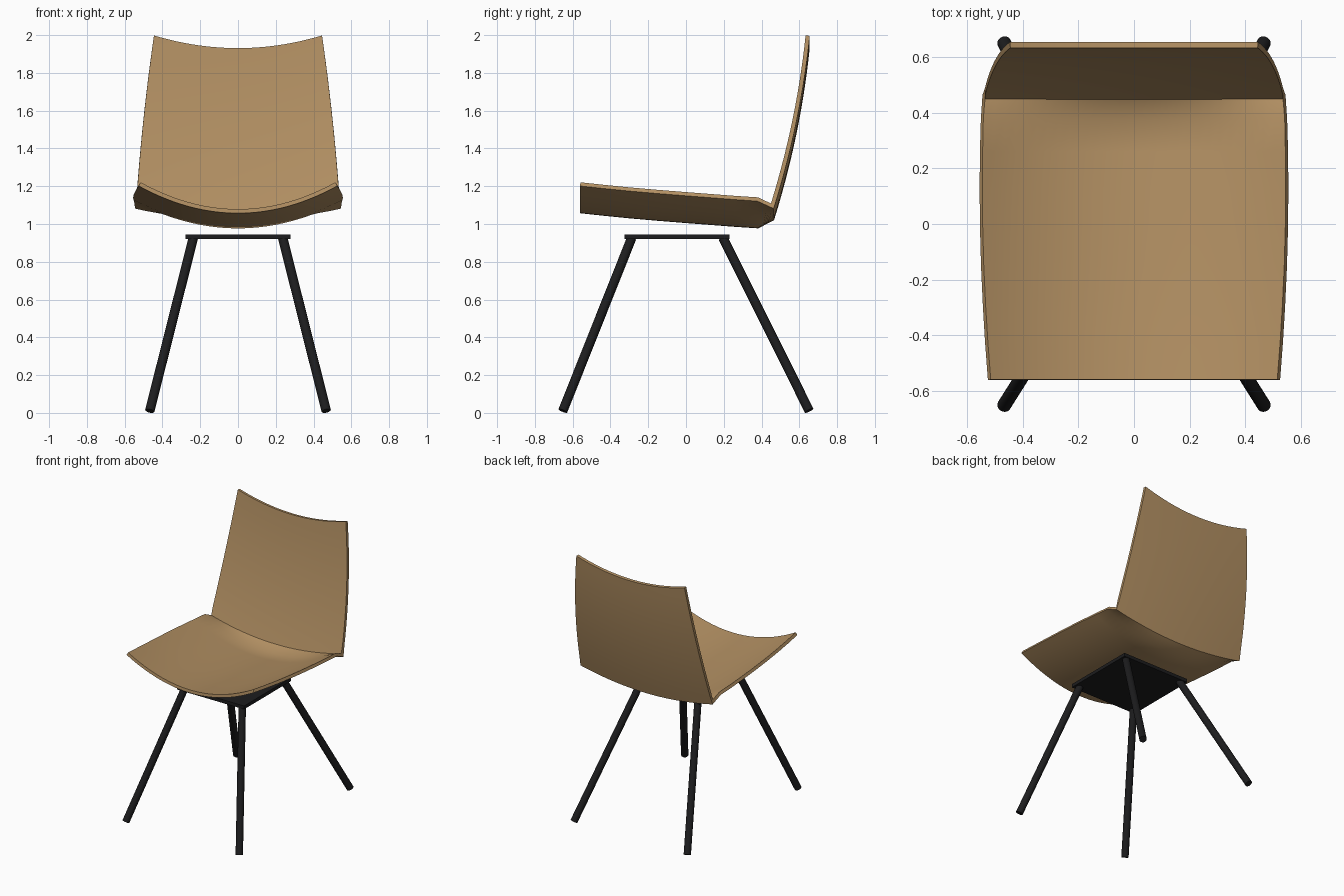
import bpy, bmesh, math
from mathutils import Vector

if "Cube" in bpy.data.objects:
    bpy.data.objects.remove(bpy.data.objects["Cube"])


def material(name, rgb):
    m = bpy.data.materials.new(name)
    m.diffuse_color = (*rgb, 1)
    m.use_nodes = True
    m.node_tree.nodes["Principled BSDF"].inputs["Base Color"].default_value = m.diffuse_color
    return m


WOOD = material("oak wood", (0.45, 0.28, 0.125))
BLACK = material("black metal", (0.012, 0.012, 0.013))


def finish(bm, name, mat):
    bmesh.ops.recalc_face_normals(bm, faces=bm.faces)
    me = bpy.data.meshes.new(name)
    bm.to_mesh(me)
    bm.free()
    me.materials.append(mat)
    ob = bpy.data.objects.new(name, me)
    bpy.context.collection.objects.link(ob)
    bpy.ops.object.select_all(action='DESELECT')
    bpy.context.view_layer.objects.active = ob
    ob.select_set(True)
    return ob


# Bent plywood shell: rows of (y, centre z, sag, half width), seat then back
rows = [(-0.56, 1.068, 0.143, 0.520), (-0.43, 1.054, 0.143, 0.530),
        (-0.30, 1.041, 0.143, 0.538), (-0.15, 1.028, 0.143, 0.545),
        (0.0, 1.016, 0.143, 0.549), (0.13, 1.006, 0.143, 0.550),
        (0.26, 0.996, 0.143, 0.549), (0.38, 0.988, 0.143, 0.546)]
N_BACK = 14
for i in range(N_BACK + 1):
    t = i / N_BACK
    rows.append((0.457 + 0.187 * (1.5 * t - 0.5 * t * t), 1.028 + 0.902 * t,
                 0.067, 0.54 - 0.06 * t - 0.035 * t * t))

N_ACROSS = 28
bm = bmesh.new()
grid = []
for y, z, sag, w in rows:
    line = []
    for j in range(N_ACROSS + 1):
        u = 2 * j / N_ACROSS - 1
        line.append(bm.verts.new((u * w, y, z + sag * u * u)))
    grid.append(line)
for a, b in zip(grid, grid[1:]):
    for j in range(N_ACROSS):
        bm.faces.new((a[j], a[j + 1], b[j + 1], b[j]))
shell = finish(bm, "seat_shell", WOOD)
mod = shell.modifiers.new("thickness", 'SOLIDIFY')
mod.thickness = 0.022
mod.offset = 0
mod.use_even_offset = True
bpy.ops.object.modifier_apply(modifier=mod.name)
bpy.ops.object.shade_smooth_by_angle(angle=math.radians(35))

# Mounting plate under the seat
bm = bmesh.new()
bmesh.ops.create_cube(bm, size=1)
for v in bm.verts:
    v.co = (v.co.x * 0.555, v.co.y * 0.555 - 0.047, v.co.z * 0.025 + 0.9325)
finish(bm, "mounting_plate", BLACK)


# Splayed round legs
def leg(name, top, foot, r=0.025):
    top, foot = Vector(top), Vector(foot)
    axis = top - foot
    bm = bmesh.new()
    bmesh.ops.create_cone(bm, cap_ends=True, segments=20, radius1=r, radius2=r, depth=axis.length)
    rot = axis.to_track_quat('Z', 'Y')
    for v in bm.verts:
        v.co = rot @ v.co + (top + foot) / 2
    finish(bm, name, BLACK)
    bpy.ops.object.shade_smooth_by_angle(angle=math.radians(35))


for side, s in (("left", -1), ("right", 1)):
    leg("front_leg_" + side, (s * 0.237, -0.288, 0.925), (s * 0.467, -0.652, 0.011))
    leg("rear_leg_" + side, (s * 0.237, 0.197, 0.925), (s * 0.467, 0.652, 0.012))
